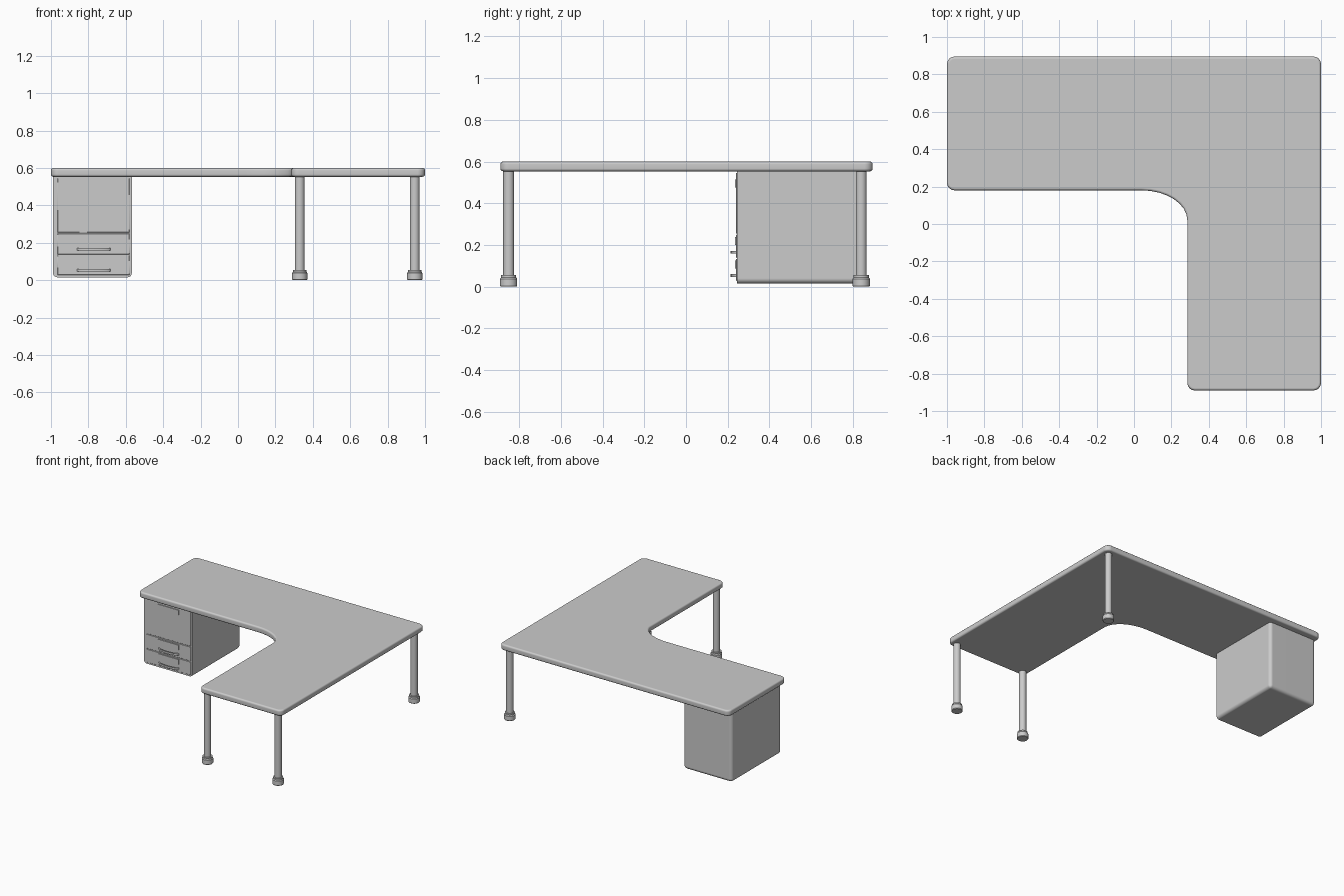
import bpy
import bmesh
from math import cos, sin, pi, radians

cube = bpy.data.objects.get("Cube")
if cube:
    bpy.data.objects.remove(cube, do_unlink=True)

GREY = (0.6, 0.6, 0.6, 1.0)
grey = bpy.data.materials.new("grey")
grey.use_nodes = True
grey.diffuse_color = GREY
grey.node_tree.nodes["Principled BSDF"].inputs["Base Color"].default_value = GREY


def finish(name, bm, angle=40):
    bmesh.ops.recalc_face_normals(bm, faces=bm.faces[:])
    mesh = bpy.data.meshes.new(name)
    bm.to_mesh(mesh)
    bm.free()
    mesh.materials.append(grey)
    obj = bpy.data.objects.new(name, mesh)
    bpy.context.collection.objects.link(obj)
    bpy.ops.object.select_all(action="DESELECT")
    obj.select_set(True)
    bpy.context.view_layer.objects.active = obj
    bpy.ops.object.shade_smooth_by_angle(angle=radians(angle))
    weighted = obj.modifiers.new("clean shading", "WEIGHTED_NORMAL")
    weighted.keep_sharp = True
    return obj


def bevel(bm, edges, width, segments):
    bmesh.ops.bevel(bm, geom=edges, offset=width, segments=segments,
                    profile=0.5, affect="EDGES", clamp_overlap=True)


def box_mesh(x0, x1, y0, y1, z0, z1):
    bm = bmesh.new()
    bmesh.ops.create_cube(bm, size=1)
    for v in bm.verts:
        v.co = (x1 if v.co.x > 0 else x0,
                y1 if v.co.y > 0 else y0,
                z1 if v.co.z > 0 else z0)
    return bm


def arc(cx, cy, rx, ry, start, end, steps):
    angles = [radians(start + (end - start) * i / steps) for i in range(steps + 1)]
    return [(cx + rx * cos(a), cy + ry * sin(a)) for a in angles]


# L-shaped top with rounded corners and a swept inner corner
R = 0.04
BACK, FRONT, INNER_X, INNER_Y = 0.895, -0.89, 0.285, 0.18
outline = (arc(1 - R, BACK - R, R, R, 0, 90, 4)
           + arc(-1 + R, BACK - R, R, R, 90, 180, 4)
           + arc(-1 + R, INNER_Y + R, R, R, 180, 270, 4)
           + arc(0.04, 0.02, INNER_X - 0.04, INNER_Y - 0.02, 90, 0, 8)
           + arc(INNER_X + R, FRONT + R, R, R, 180, 270, 4)
           + arc(1 - R, FRONT + R, R, R, 270, 360, 4))
bm = bmesh.new()
base = bm.faces.new([bm.verts.new((x, y, 0.553)) for x, y in outline])
raised = bmesh.ops.extrude_face_region(bm, geom=[base])["geom"]
for v in raised:
    if isinstance(v, bmesh.types.BMVert):
        v.co.z = 0.6
rims = [e for e in bm.edges if abs(e.verts[0].co.z - e.verts[1].co.z) < 0.001]
bevel(bm, rims, 0.013, 3)
finish("desk_top", bm)


# Round legs with wider feet, turned from a profile
def turned(name, x, y, profile, sides=24):
    bm = bmesh.new()
    rings = [[bm.verts.new((x + r * cos(2 * pi * i / sides),
                            y + r * sin(2 * pi * i / sides), z))
              for i in range(sides)] for r, z in profile]
    for low, high in zip(rings, rings[1:]):
        for i in range(sides):
            j = (i + 1) % sides
            bm.faces.new((low[i], low[j], high[j], high[i]))
    bm.faces.new(rings[0])
    bm.faces.new(rings[-1])
    return finish(name, bm, 30)


LEGS = {"front_right": (0.33, -0.85), "front_left": (0.945, -0.85),
        "back_left": (0.945, 0.84)}
for place, (x, y) in LEGS.items():
    turned(place + "_leg", x, y, [(0.026, 0.05), (0.026, 0.555)])
    turned(place + "_foot", x, y,
           [(0.038, 0), (0.041, 0.004), (0.041, 0.038), (0.036, 0.045), (0.036, 0.055)])

# Drawer cabinet, rounded on the sides, back and underside
FACE = 0.245
bm = box_mesh(-0.99, -0.567, FACE, 0.845, 0.015, 0.555)
rounded = [e for e in bm.edges
           if all(v.co.z < 0.1 for v in e.verts)
           and not all(v.co.y < 0.3 for v in e.verts)
           or abs(e.verts[0].co.z - e.verts[1].co.z) > 0.1
           and e.verts[0].co.y > 0.3]
bevel(bm, rounded, 0.025, 4)
finish("cabinet", bm)

# Drawer fronts
for name, z0, z1 in (("upper", 0.255, 0.545), ("middle", 0.138, 0.25),
                     ("lower", 0.028, 0.133)):
    bm = box_mesh(-0.965, -0.58, FACE - 0.005, FACE + 0.01, z0, z1)
    bevel(bm, bm.edges[:], 0.002, 1)
    finish(name + "_drawer_front", bm)

# Label plates
for name, z in (("upper", 0.495), ("middle", 0.22), ("lower", 0.107)):
    finish(name + "_label_plate",
           box_mesh(-0.86, -0.68, FACE - 0.011, FACE - 0.003, z - 0.019, z + 0.019))

# Bowed drawer handles
for name, z in (("middle", 0.165), ("lower", 0.053)):
    bm = bmesh.new()
    outer = arc(-0.77, FACE - 0.004, 0.09, 0.028, 180, 360, 12)
    inner = arc(-0.77, FACE - 0.004, 0.078, 0.018, 360, 180, 12)
    verts = [bm.verts.new((x, y, z - 0.007)) for x, y in outer + inner]
    face = bm.faces.new(verts)
    lifted = bmesh.ops.extrude_face_region(bm, geom=[face])["geom"]
    for v in lifted:
        if isinstance(v, bmesh.types.BMVert):
            v.co.z = z + 0.007
    finish(name + "_handle", bm)
